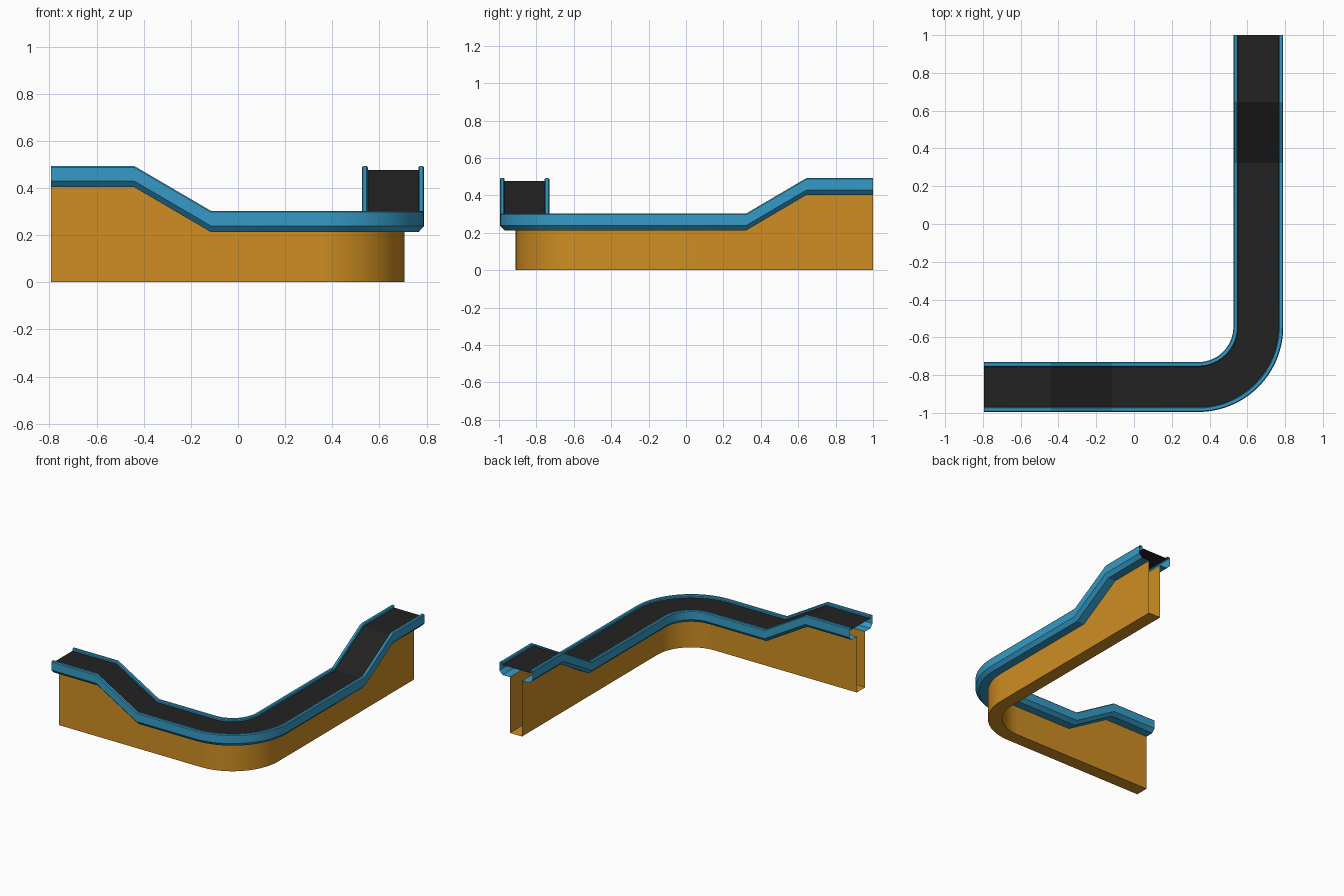
import bpy, math

if "Cube" in bpy.data.objects:
    bpy.data.objects.remove(bpy.data.objects["Cube"])

HIGH, LOW = 0.403, 0.213      # underside height of the upper and lower stretches
CX, CY, R = 0.34, -0.545, 0.318   # bend centre and centreline radius


def material(name, col):
    m = bpy.data.materials.new(name)
    m.diffuse_color = (*col, 1)
    m.use_nodes = True
    m.node_tree.nodes["Principled BSDF"].inputs["Base Color"].default_value = m.diffuse_color
    return m


orange = material("orange", (0.62, 0.27, 0.016))
blue = material("blue", (0.036, 0.33, 0.57))
black = material("black", (0.016, 0.016, 0.016))

# path stations: x, y, height, heading angle
path = [(x, CY - R, z, 0) for x, z in ((-0.793, HIGH), (-0.44, HIGH), (-0.115, LOW))]
N = 24
for i in range(N + 1):
    a = math.pi / 2 * i / N
    path.append((CX + R * math.sin(a), CY - R * math.cos(a), LOW, a))
path += [(CX + R, y, z, math.pi / 2) for y, z in ((0.322, LOW), (0.645, HIGH), (1.0, HIGH))]


def sweep(name, profile, mat):
    """Sweep (offset to the right, height above path) points; height None means the floor."""
    verts, faces, n = [], [], len(profile)
    for x, y, z, a in path:
        for d, h in profile:
            verts.append((x + d * math.sin(a), y - d * math.cos(a), 0 if h is None else z + h))
    for i in range(len(path) - 1):
        for j in range(n - 1):
            k = i * n + j
            faces.append((k, k + n, k + n + 1, k + 1))
    me = bpy.data.meshes.new(name)
    me.from_pydata(verts, [], faces)
    me.materials.append(mat)
    ob = bpy.data.objects.new(name, me)
    bpy.context.collection.objects.link(ob)
    bpy.context.view_layer.objects.active = ob
    ob.select_set(True)
    bpy.ops.object.shade_smooth_by_angle(angle=math.radians(25))
    ob.select_set(False)


# hollow support base, open at the ends
sweep("support_base", [(-0.048, 0), (-0.048, None), (0.048, None), (0.048, 0)], orange)

# side rails with chamfered lower edge and folded lip
rail = [(0.048, 0), (0.108, 0), (0.132, 0.026), (0.132, 0.084), (0.127, 0.09),
        (0.112, 0.09), (0.107, 0.084), (0.107, 0.066)]
sweep("outer_rail", rail, blue)
sweep("inner_rail", [(-d, h) for d, h in reversed(rail)], blue)

# conveyor belt
sweep("belt", [(0.107, 0.073), (-0.107, 0.073)], black)
